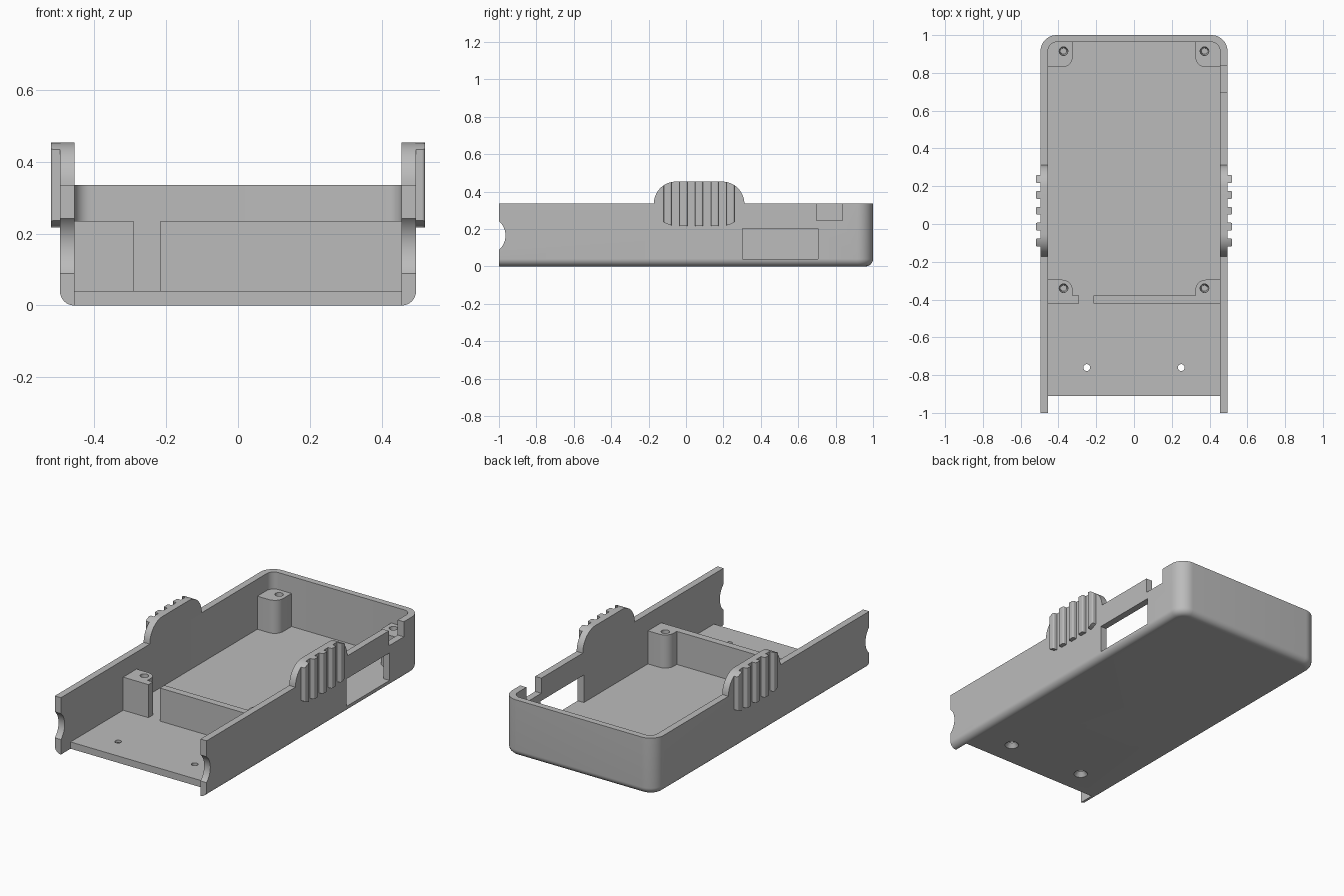
import bpy, bmesh, math
from mathutils import Vector, Matrix

if "Cube" in bpy.data.objects:
    bpy.data.objects.remove(bpy.data.objects["Cube"], do_unlink=True)

GREY = bpy.data.materials.new("plain grey")
GREY.use_nodes = True
GREY.diffuse_color = (0.5, 0.5, 0.5, 1)
GREY.node_tree.nodes["Principled BSDF"].inputs["Base Color"].default_value = (0.5, 0.5, 0.5, 1)

OUT, INN, TOP, FLOOR, POST = 0.495, 0.455, 0.335, 0.04, 0.235


def finish(name, bm):
    bmesh.ops.recalc_face_normals(bm, faces=bm.faces)
    mesh = bpy.data.meshes.new(name)
    bm.to_mesh(mesh)
    bm.free()
    ob = bpy.data.objects.new(name, mesh)
    bpy.context.collection.objects.link(ob)
    mesh.materials.append(GREY)
    return ob


def box(name, x, y, z, rounds=()):
    """Box from ranges; rounds holds (edge test, radius) pairs, bevelled in order."""
    bm = bmesh.new()
    bmesh.ops.create_cube(bm, size=1)
    for v in bm.verts:
        v.co = [(a + b) / 2 + c * (b - a) for (a, b), c in zip((x, y, z), v.co)]
    for test, radius in rounds:
        edges = [e for e in bm.edges if test(e.verts[0].co, e.verts[1].co)]
        bmesh.ops.bevel(bm, geom=edges, offset=radius, segments=10, profile=0.5, affect='EDGES')
    return finish(name, bm)


def cylinder(name, r1, r2, depth, centre, turn=None):
    bm = bmesh.new()
    m = Matrix.Translation(centre) @ (turn or Matrix())
    bmesh.ops.create_cone(bm, cap_ends=True, segments=48, radius1=r1, radius2=r2, depth=depth, matrix=m)
    return finish(name, bm)


def prism(name, points, x0, x1):
    """Extrude a (y, z) outline along x."""
    bm = bmesh.new()
    face = bm.faces.new([bm.verts.new((x0, y, z)) for y, z in points])
    new = bmesh.ops.extrude_face_region(bm, geom=[face])["geom"]
    bmesh.ops.translate(bm, vec=(x1 - x0, 0, 0), verts=[g for g in new if isinstance(g, bmesh.types.BMVert)])
    return finish(name, bm)


def boolean(ob, cutter, operation='DIFFERENCE'):
    mod = ob.modifiers.new("cut", 'BOOLEAN')
    mod.operation, mod.object, mod.solver = operation, cutter, 'EXACT'
    bpy.context.view_layer.objects.active = ob
    bpy.ops.object.modifier_apply(modifier=mod.name)
    bpy.data.objects.remove(cutter, do_unlink=True)


def upright(a, b):
    return abs(a.z - b.z) > 0.01


# Tray shell: rounded back corners and bottom edge, hollowed out
back_corner = lambda a, b: upright(a, b) and a.y > 0.9
bottom_rim = lambda a, b: max(a.z, b.z) < 0.001 and max(a.y, b.y) > -0.99
shell = box("tray_shell", (-OUT, OUT), (-1, 1), (0, TOP), [(back_corner, 0.085), (bottom_rim, 0.04)])
boolean(shell, box("cavity", (-INN, INN), (-1.2, 0.963), (FLOOR, 1), [(back_corner, 0.045)]))
boolean(shell, box("floor_end", (-INN, INN), (-1.2, -0.91), (-0.5, 0.5)))

# Side window, top notch, curved bites in the wall ends
boolean(shell, box("window", (0.4, 0.6), (0.302, 0.705), (FLOOR, 0.202)))
boolean(shell, box("notch", (0.4, 0.6), (0.698, 0.838), (0.246, 0.5)))
boolean(shell, cylinder("end_bite", 0.102, 0.102, 2, (0, -1.067, 0.165), Matrix.Rotation(math.pi / 2, 4, 'Y')))

# Countersunk floor holes
for x in (-0.25, 0.25):
    boolean(shell, cylinder("screw_hole", 0.018, 0.018, 0.2, (x, -0.76, 0)))
    boolean(shell, cylinder("countersink", 0.05, 0.018, 0.04, (x, -0.76, 0.005)))
parts = [shell]

# Corner screw posts
for side, s in (("left", 1), ("right", -1)):
    for end, y0, y1, hole_y, inner in (("back", 0.83, 0.97, 0.915, 0.83), ("front", -0.42, -0.295, -0.34, -0.295)):
        rim = lambda a, b: upright(a, b) and abs(a.x) < 0.33 and abs(a.y - inner) < 0.01
        post = box(f"{side}_{end}_post", sorted((s * 0.325, s * 0.46)), (y0, y1), (0.03, POST), [(rim, 0.055)])
        boolean(post, cylinder("post_hole", 0.016, 0.023, 0.16, (s * 0.373, hole_y, POST - 0.079)))
        parts.append(post)

# Cross divider with a cable gap
for name, x in (("divider_long", (-0.215, 0.325)), ("divider_short", (-0.325, -0.29))):
    parts.append(box(name, x, (-0.42, -0.378), (0.03, POST)))

# Finger grips: half-stadium tab above the wall, ribs trimmed to the full stadium
R, MID, HALF = 0.118, 0.07, 0.242


def arc(start):
    pts = []
    for i in range(33):
        a = start + math.pi * i / 32
        shift = HALF - R if math.cos(a) > 0 else R - HALF
        if abs(math.cos(a)) < 1e-6:
            pts += [(MID + k * (HALF - R), TOP + R * math.sin(a)) for k in (math.sin(a), -math.sin(a))]
        else:
            pts.append((MID + shift + R * math.cos(a), TOP + R * math.sin(a)))
    return pts


for side, s in (("left", 1), ("right", -1)):
    parts.append(prism(f"{side}_grip_tab", arc(0), s * INN, s * OUT))
    for i in range(5):
        y = MID + (i - 2) * 0.084
        outer = lambda a, b: upright(a, b) and abs(a.x) > 0.51
        rib = box(f"{side}_grip_rib_{i + 1}", sorted((s * OUT, s * 0.52)), (y - 0.021, y + 0.021), (0.1, 0.6), [(outer, 0.009)])
        stadium = prism("rib_trim", arc(0) + arc(math.pi)[1:-1], s * 0.4, s * 0.6)
        boolean(rib, stadium, 'INTERSECT')
        parts.append(rib)

# Smooth the rounded areas, keep edges sharp
bpy.ops.object.select_all(action='DESELECT')
for ob in parts:
    ob.select_set(True)
bpy.context.view_layer.objects.active = shell
bpy.ops.object.shade_smooth_by_angle(angle=math.radians(30))
